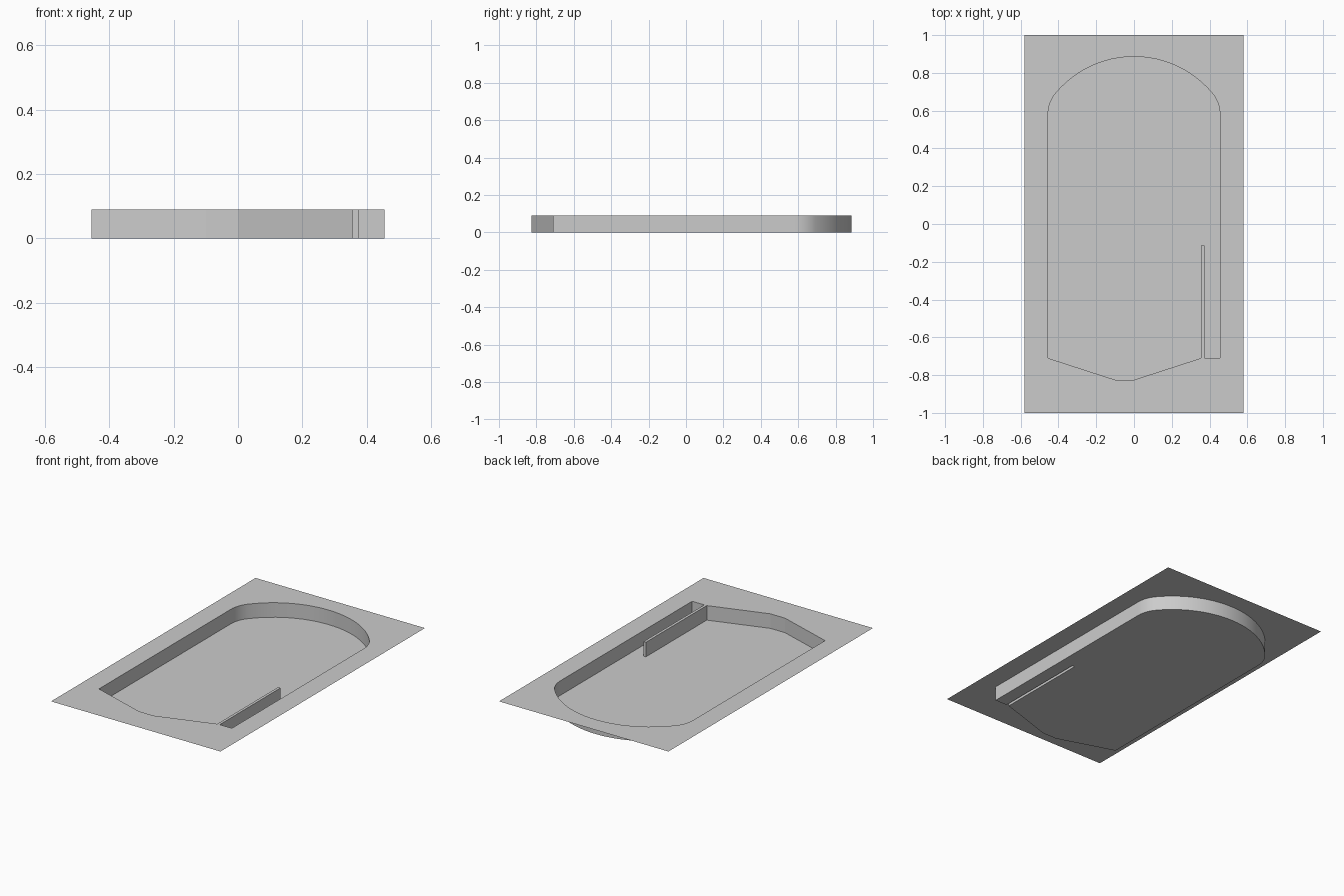
import bpy, bmesh
from math import radians, cos, sin
from mathutils import Vector

if "Cube" in bpy.data.objects:
    bpy.data.objects.remove(bpy.data.objects["Cube"])

H = 0.09           # tray depth
HX, HY = 0.58, 1.0  # half size of the rim sheet


def arc(cx, cy, r, a0, a1, n):
    return [(cx + r * cos(radians(a0 + (a1 - a0) * i / n)),
             cy + r * sin(radians(a0 + (a1 - a0) * i / n))) for i in range(n + 1)]


def loop(bm, pts, z):
    """Closed ring of vertices and edges."""
    vs = [bm.verts.new((x, y, z)) for x, y in pts]
    es = [bm.edges.new((vs[i - 1], vs[i])) for i in range(len(vs))]
    return vs, es


def finish(bm, name, smooth=False):
    mesh = bpy.data.meshes.new(name)
    bm.to_mesh(mesh)
    bm.free()
    ob = bpy.data.objects.new(name, mesh)
    bpy.context.collection.objects.link(ob)
    if smooth:
        bpy.ops.object.select_all(action='DESELECT')
        ob.select_set(True)
        bpy.context.view_layer.objects.active = ob
        bpy.ops.object.shade_smooth_by_angle(angle=radians(12))
    return ob


# Tray outline, counter-clockwise: pointed bottom, lane divider notch, arched top
outline = [(-0.455, -0.71), (-0.10, -0.825), (0.0, -0.825), (0.355, -0.71),
           (0.355, -0.115), (0.372, -0.115), (0.372, -0.71), (0.455, -0.71)]
outline += arc(0.28, 0.58, 0.175, 0, 39.9, 8)
outline += arc(0, 0.346, 0.54, 39.9, 140.1, 24)[1:-1]
outline += arc(-0.28, 0.58, 0.175, 140.1, 180, 8)

# Tray floor
bm = bmesh.new()
verts, _ = loop(bm, outline, 0)
bm.faces.new(verts)
finish(bm, "tray_floor")

# Tray wall, including the lane divider sides, facing inward
bm = bmesh.new()
low, _ = loop(bm, outline, 0)
top, _ = loop(bm, outline, H)
for i in range(len(low)):
    bm.faces.new((low[i], low[i - 1], top[i - 1], top[i]))
finish(bm, "tray_wall", smooth=True)

# Flat rim sheet around the tray opening, also capping the lane divider
bm = bmesh.new()
_, outer = loop(bm, [(-HX, -HY), (HX, -HY), (HX, HY), (-HX, HY)], H)
_, inner = loop(bm, outline, H)
bmesh.ops.triangle_fill(bm, use_beauty=True, edges=outer + inner, normal=Vector((0, 0, 1)))
for f in bm.faces:
    f.normal_update()
    if f.normal.z < 0:
        f.normal_flip()
bmesh.ops.dissolve_limit(bm, angle_limit=radians(1), verts=[], edges=[
    e for e in bm.edges if len(e.link_faces) == 2])
finish(bm, "top_rim")
